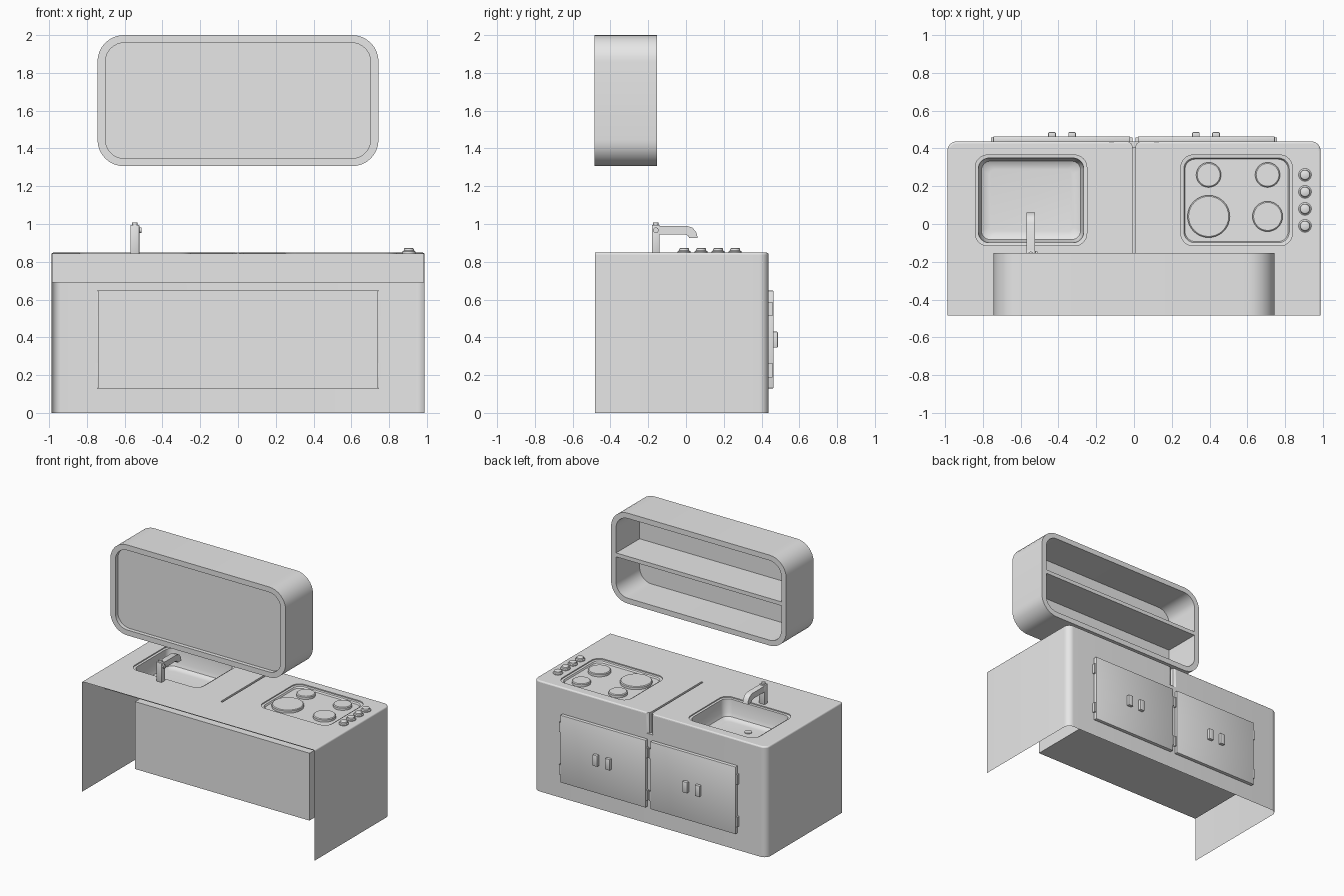
import bpy, bmesh, math
from mathutils import Vector

old = bpy.data.objects.get("Cube")
if old:
    bpy.data.objects.remove(old, do_unlink=True)

grey = bpy.data.materials.new("plain_grey")
grey.use_nodes = True
grey.diffuse_color = (0.8, 0.8, 0.8, 1)
grey.node_tree.nodes["Principled BSDF"].inputs["Base Color"].default_value = (0.8, 0.8, 0.8, 1)

PLANES = {"xy": lambda u, v, w: (u, v, w),
          "xz": lambda u, v, w: (u, w, v),
          "yz": lambda u, v, w: (w, u, v)}


def rounded(cx, cy, hx, hy, r, n=8):
    """Outline of a rectangle with rounded corners."""
    pts = []
    for k, (sx, sy) in enumerate([(1, 1), (-1, 1), (-1, -1), (1, -1)]):
        for i in range(n + 1):
            a = math.pi / 2 * (k + i / n)
            pts.append((cx + sx * (hx - r) + r * math.cos(a),
                        cy + sy * (hy - r) + r * math.sin(a)))
    return pts


def circle(cx, cy, r, n=32):
    return [(cx + r * math.cos(math.tau * i / n), cy + r * math.sin(math.tau * i / n)) for i in range(n)]


def smooth(ob):
    bpy.ops.object.select_all(action='DESELECT')
    bpy.context.view_layer.objects.active = ob
    ob.select_set(True)
    bpy.ops.object.shade_smooth_by_angle(angle=math.radians(35))


def loft(name, rings, plane="xy", closed=False, bevel=0):
    """Skin a list of (outline, height) rings; cap the ends or close the loop."""
    bm = bmesh.new()
    loops = [[bm.verts.new(PLANES[plane](u, v, w)) for u, v in pts] for pts, w in rings]
    pairs = list(zip(loops, loops[1:]))
    if closed:
        pairs.append((loops[-1], loops[0]))
    else:
        bm.faces.new(loops[0])
        bm.faces.new(loops[-1])
    for a, b in pairs:
        for i in range(len(a)):
            j = (i + 1) % len(a)
            bm.faces.new((a[i], a[j], b[j], b[i]))
    bmesh.ops.recalc_face_normals(bm, faces=bm.faces[:])
    if bevel:
        bmesh.ops.bevel(bm, geom=bm.edges[:], offset=bevel, segments=2, profile=0.5, affect='EDGES')
    me = bpy.data.meshes.new(name)
    bm.to_mesh(me)
    bm.free()
    me.materials.append(grey)
    ob = bpy.data.objects.new(name, me)
    bpy.context.collection.objects.link(ob)
    smooth(ob)
    return ob


def box(name, x0, x1, y0, y1, z0, z1, bevel=0):
    pts = [(x0, y0), (x1, y0), (x1, y1), (x0, y1)]
    return loft(name, [(pts, z0), (pts, z1)], bevel=bevel)


# Counter body: block with rounded rear corners
X, BACK, FRONT, TOP = 0.988, 0.437, -0.483, 0.848
R = 0.05
outline = [(-X, FRONT), (X, FRONT)]
for k, s in enumerate((1, -1)):
    for i in range(9):
        a = math.pi / 2 * (k + i / 8)
        outline.append((s * (X - R) + R * math.cos(a), BACK - R + R * math.sin(a)))
counter = loft("counter_shell", [(outline, 0), (outline, TOP)])

# Soften the top edge along the sides and rear
bm = bmesh.new()
bm.from_mesh(counter.data)
rim = [e for e in bm.edges if all(v.co.z > TOP - 0.001 for v in e.verts)
       and not all(v.co.y < FRONT + 0.001 for v in e.verts)]
bmesh.ops.bevel(bm, geom=rim, offset=0.01, segments=3, profile=0.5, affect='EDGES')
bm.to_mesh(counter.data)
bm.free()


def basin(name, cx, steps):
    """Stepped recess; steps are (height, inset)."""
    return loft(name, [(rounded(cx, 0.125, 0.295 - d, 0.24 - d, max(0.065 - d * 0.5, 0.02)), z)
                       for z, d in steps])


# Cutters for the sink, hob recess and the seam between the two units
notch = [(-0.035, 0.45), (-0.03, 0.436), (-0.012, 0.425), (-0.006, 0.405),
         (0.006, 0.405), (0.012, 0.425), (0.03, 0.436), (0.035, 0.45)]
cutters = [
    basin("sink_cutter", -0.545, [(0.87, 0), (0.84, 0), (0.838, 0.016), (0.74, 0.022),
                                  (0.712, 0.032), (0.7, 0.05), (0.696, 0.075)]),
    basin("hob_cutter", 0.543, [(0.87, 0), (0.84, 0), (0.838, 0.016), (0.826, 0.022)]),
    box("seam_cutter", -0.008, 0.008, -0.2, 0.46, 0.83, 0.87),
    loft("rear_notch_cutter", [(notch, 0.69), (notch, 0.87)]),
]
for c in cutters:
    m = counter.modifiers.new(c.name, 'BOOLEAN')
    m.operation, m.solver, m.object = 'DIFFERENCE', 'EXACT', c
    c.hide_render = True
bpy.context.view_layer.update()
cut = bpy.data.meshes.new_from_object(counter.evaluated_get(bpy.context.evaluated_depsgraph_get()))
counter.modifiers.clear()
counter.data = cut
for c in cutters:
    bpy.data.objects.remove(c, do_unlink=True)

# Open the shell at the bottom and front
bm = bmesh.new()
bm.from_mesh(counter.data)
gone = [f for f in bm.faces if all(v.co.z < 0.001 for v in f.verts)
        or all(v.co.y < FRONT + 0.001 for v in f.verts)]
bmesh.ops.delete(bm, geom=gone, context='FACES')
bm.to_mesh(counter.data)
bm.free()
smooth(counter)

# Apron under the worktop and the cabinet carcass
box("front_apron", -0.985, 0.985, -0.212, -0.208, 0.69, 0.844)
box("cabinet_box", -0.74, 0.74, -0.19, 0.43, 0.13, 0.647)

# Doors with hinges and paired handles
for side, s in (("right", -1), ("left", 1)):
    x0, x1 = sorted((s * 0.02, s * 0.745))
    box(side + "_door", x0, x1, 0.43, 0.463, 0.13, 0.647, 0.003)
    for x in (x0, x1):
        for z in (0.225, 0.55):
            box(side + "_hinge", x - 0.013, x + 0.013, 0.43, 0.458, z - 0.038, z + 0.038)
    for x in (0.328, 0.434):
        box(side + "_handle", s * x - 0.02, s * x + 0.02, 0.46, 0.486, 0.345, 0.43, 0.004)

# Burners, with a slightly eased top edge
for x, y, r in ((0.395, 0.26, 0.066), (0.707, 0.26, 0.066), (0.395, 0.04, 0.112), (0.707, 0.04, 0.08)):
    loft("burner", [(circle(x, y, r), 0.82), (circle(x, y, r), 0.843), (circle(x, y, r - 0.006), 0.848)])

# Control knobs
for i in range(4):
    y = -0.01 + 0.09 * i
    loft("knob", [(circle(0.905, y, r, 24), z) for r, z in
                  ((0.034, 0.84), (0.034, 0.855), (0.027, 0.86), (0.025, 0.87), (0.02, 0.873))])

# Tap and drain
box("tap_column", -0.57, -0.522, -0.18, -0.14, 0.84, 0.995, 0.004)
spout = [(-0.15, 0.945), (-0.01, 0.945), (0.008, 0.94), (0.018, 0.925), (0.062, 0.925),
         (0.055, 0.955), (0.035, 0.98), (0.005, 0.99), (-0.15, 0.99)]
loft("tap_spout", [(spout, -0.568), (spout, -0.524)], "yz")
loft("tap_cap", [(circle(-0.546, -0.16, 0.014, 16), z) for z in (0.99, 1.008)])
loft("tap_lever", [(circle(-0.16, 0.967, 0.015, 16), x) for x in (-0.53, -0.512)], "yz")
loft("drain", [(circle(-0.55, 0.03, 0.027, 24), z) for z in (0.69, 0.701)])

# Overhead shelf unit: rounded frame, closed panel, one shelf
outer = rounded(0, 1.653, 0.744, 0.347, 0.14)
inner = rounded(0, 1.653, 0.702, 0.306, 0.1)
loft("shelf_frame", [(outer, -0.485), (outer, -0.153), (inner, -0.153), (inner, -0.485)], "xz", closed=True)
panel = rounded(0, 1.653, 0.71, 0.314, 0.108)
loft("shelf_panel", [(panel, -0.455), (panel, -0.44)], "xz")
box("middle_shelf", -0.71, 0.71, -0.445, -0.155, 1.637, 1.667)
